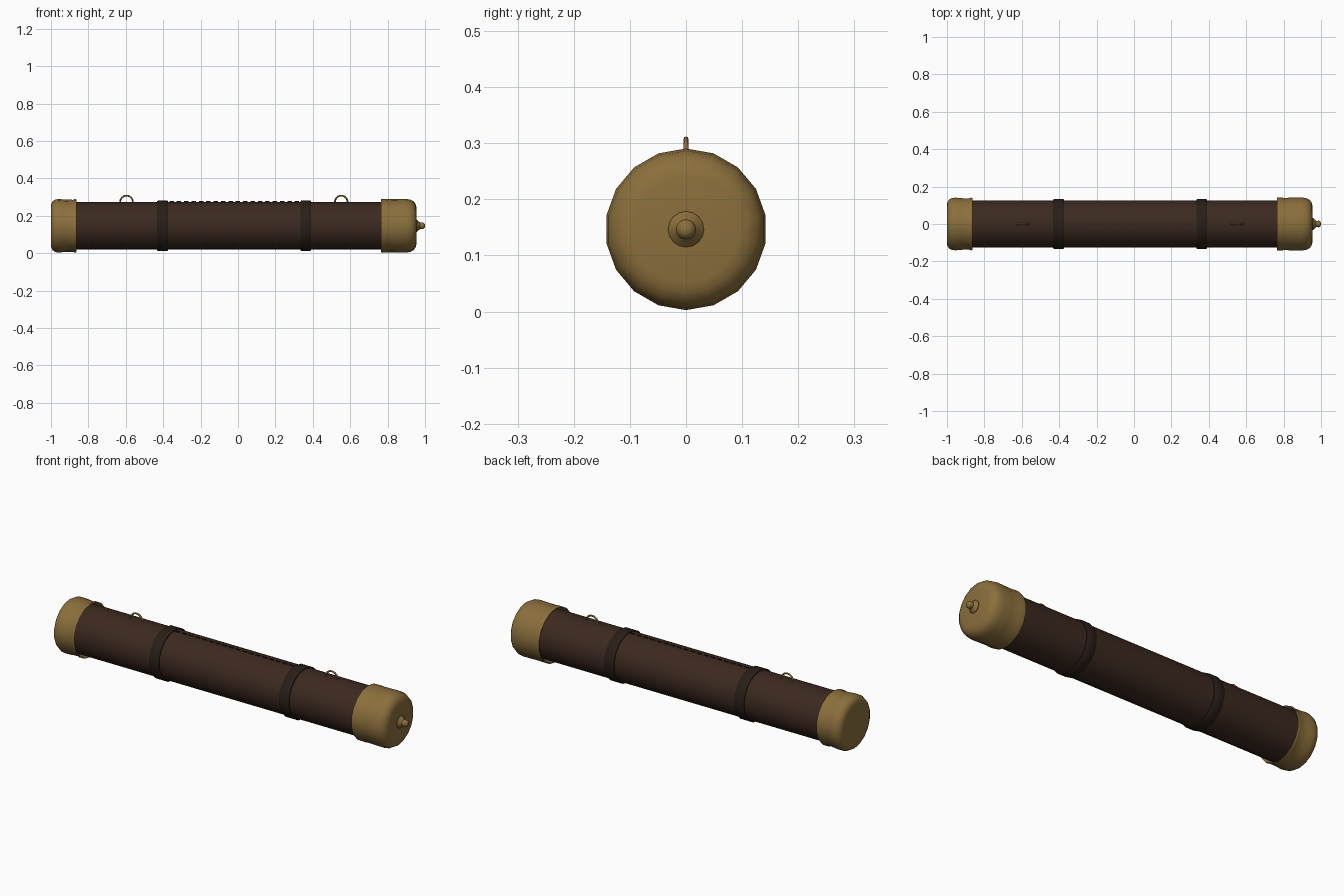
import bpy, bmesh, math

if "Cube" in bpy.data.objects:
    bpy.data.objects.remove(bpy.data.objects["Cube"])

CZ = 0.1465      # height of the tube axis
SIDES = 18


def material(name, rgb):
    m = bpy.data.materials.new(name)
    m.diffuse_color = (*rgb, 1)
    m.use_nodes = True
    m.node_tree.nodes["Principled BSDF"].inputs["Base Color"].default_value = m.diffuse_color
    return m


LEATHER = material("dark_leather", (0.045, 0.022, 0.014))
STRAP = material("strap_leather", (0.022, 0.013, 0.009))
BRASS = material("aged_brass", (0.26, 0.16, 0.045))


def finish(bm, name, mat, angle=40):
    bmesh.ops.recalc_face_normals(bm, faces=bm.faces)
    me = bpy.data.meshes.new(name)
    bm.to_mesh(me)
    bm.free()
    ob = bpy.data.objects.new(name, me)
    bpy.context.collection.objects.link(ob)
    me.materials.append(mat)
    bpy.ops.object.select_all(action='DESELECT')
    ob.select_set(True)
    bpy.context.view_layer.objects.active = ob
    bpy.ops.object.shade_smooth_by_angle(angle=math.radians(angle))
    return ob


def lathe(name, profile, mat, closed=False, sides=SIDES):
    """Turn (x, radius) points around the tube axis; open ends are capped."""
    bm = bmesh.new()
    rings = []
    for x, r in profile:
        rings.append([bm.verts.new((x, r * math.cos(a), CZ + r * math.sin(a)))
                      for a in (math.pi / 2 + math.tau * i / sides for i in range(sides))])
    pairs = list(zip(rings, rings[1:]))
    if closed:
        pairs.append((rings[-1], rings[0]))
    else:
        bm.faces.new(rings[0])
        bm.faces.new(rings[-1])
    for a, b in pairs:
        for i in range(sides):
            j = (i + 1) % sides
            bm.faces.new((a[i], a[j], b[j], b[i]))
    return finish(bm, name, mat)


# Tube body
lathe("tube_body", [(-0.93, 0.128), (0.9, 0.128)], LEATHER)

# Leather straps
for name, x in (("left_strap", -0.403), ("right_strap", 0.362)):
    lathe(name, [(x - 0.029, 0.126), (x - 0.029, 0.132), (x - 0.024, 0.135),
                 (x + 0.024, 0.135), (x + 0.029, 0.132), (x + 0.029, 0.126)],
          STRAP, closed=True)

# Brass end caps, open towards the tube with a raised lip
lathe("bottom_cap", [(-0.895, 0.127), (-0.868, 0.136), (-0.864, 0.141), (-0.872, 0.143),
                     (-0.882, 0.139), (-0.925, 0.140), (-0.955, 0.143), (-0.975, 0.141),
                     (-0.99, 0.132), (-0.998, 0.117), (-1.0, 0.10)], BRASS)
lathe("top_cap", [(0.80, 0.127), (0.768, 0.137), (0.765, 0.143), (0.79, 0.144),
                  (0.80, 0.142), (0.85, 0.143), (0.895, 0.144), (0.922, 0.140),
                  (0.94, 0.130), (0.951, 0.113), (0.955, 0.095)], BRASS)

# Knob on the top cap
lathe("cap_knob", [(0.95, 0.032), (0.958, 0.032), (0.966, 0.024), (0.974, 0.017),
                   (0.98, 0.017), (0.987, 0.018), (0.994, 0.015), (1.0, 0.007)],
      BRASS, sides=16)


# Half-ring strap loops on top of the tube
def loop(name, x, major=0.034, minor=0.0045, steps=14, sides=8):
    bm = bmesh.new()
    rings = []
    for i in range(steps + 1):
        t = math.radians(-15) + math.radians(210) * i / steps
        ring = []
        for k in range(sides):
            p = math.tau * k / sides
            r = major + minor * math.cos(p)
            ring.append(bm.verts.new((x + r * math.cos(t), minor * math.sin(p),
                                      CZ + 0.127 + r * math.sin(t))))
        rings.append(ring)
    for a, b in zip(rings, rings[1:]):
        for k in range(sides):
            j = (k + 1) % sides
            bm.faces.new((a[k], a[j], b[j], b[k]))
    bm.faces.new(rings[0])
    bm.faces.new(rings[-1])
    finish(bm, name, BRASS, 60)


loop("left_loop", -0.596)
loop("right_loop", 0.552)

# Row of stitches along the top seam between the straps
bm = bmesh.new()
COUNT = 18
for i in range(COUNT):
    x = -0.355 + 0.67 * i / (COUNT - 1)
    res = bmesh.ops.create_cube(bm, size=1)
    for v in res["verts"]:
        v.co = (x + v.co.x * 0.024, v.co.y * 0.005, CZ + 0.128 + v.co.z * 0.007)
finish(bm, "seam_stitches", STRAP, 30)
